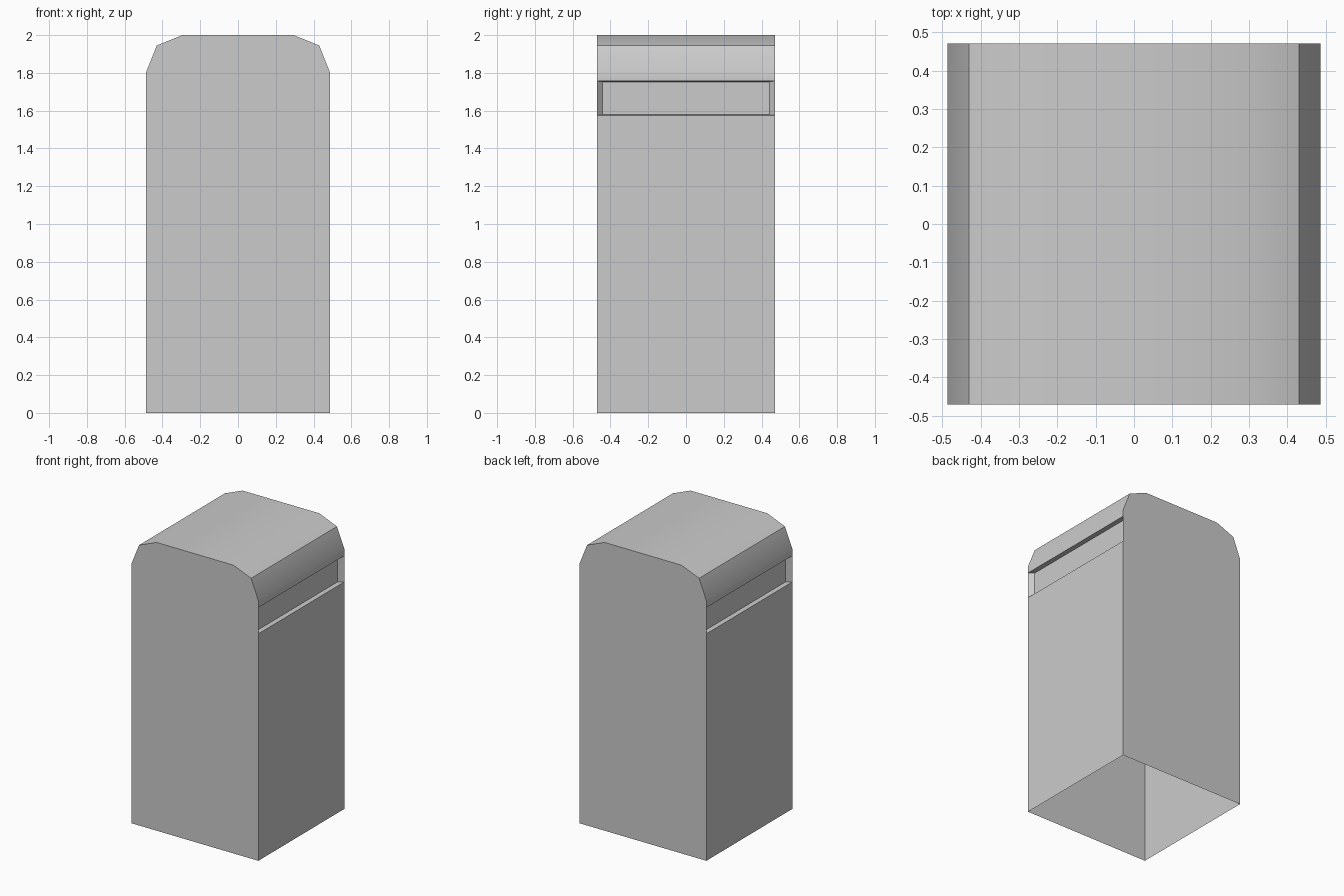
import bpy, bmesh

if "Cube" in bpy.data.objects:
    bpy.data.objects.remove(bpy.data.objects["Cube"])

HALF_Y = 0.471
# Right half of the end profile (x, z), bottom to top
half = [(0.486, 0), (0.486, 1.575), (0.486, 1.757), (0.486, 1.805),
        (0.43, 1.945), (0.295, 2.0)]
profile = half + [(-x, z) for x, z in reversed(half)]

bm = bmesh.new()
front = [bm.verts.new((x, -HALF_Y, z)) for x, z in profile]
back = [bm.verts.new((x, HALF_Y, z)) for x, z in profile]

# End panels
bm.faces.new(front)
bm.faces.new(back[::-1])

# Side walls and rounded lid; the underside stays open
slots = []
for i in range(len(profile) - 1):
    f = bm.faces.new((front[i], back[i], back[i + 1], front[i + 1]))
    if i in (1, len(profile) - 3):
        slots.append(f)

# Shallow recessed slot on each side, with tapered ends
for f in slots:
    outer = list(f.verts)
    c = f.calc_center_median()
    inner = []
    for v in outer:
        x, y, z = v.co
        inner.append(bm.verts.new((x - 0.03 * (1 if x > 0 else -1),
                                   y - 0.03 * (1 if y > 0 else -1),
                                   z - 0.004 * (1 if z > c.z else -1))))
    bm.faces.remove(f)
    for a in range(4):
        b = (a + 1) % 4
        bm.faces.new((outer[a], outer[b], inner[b], inner[a]))
    bm.faces.new(inner)

bmesh.ops.recalc_face_normals(bm, faces=bm.faces)
mesh = bpy.data.meshes.new("bin_body")
bm.to_mesh(mesh)
bm.free()
body = bpy.data.objects.new("bin_body", mesh)
bpy.context.collection.objects.link(body)

# Smooth the lid curve, keep real corners sharp
bpy.context.view_layer.objects.active = body
body.select_set(True)
bpy.ops.object.shade_smooth_by_angle(angle=0.52)
